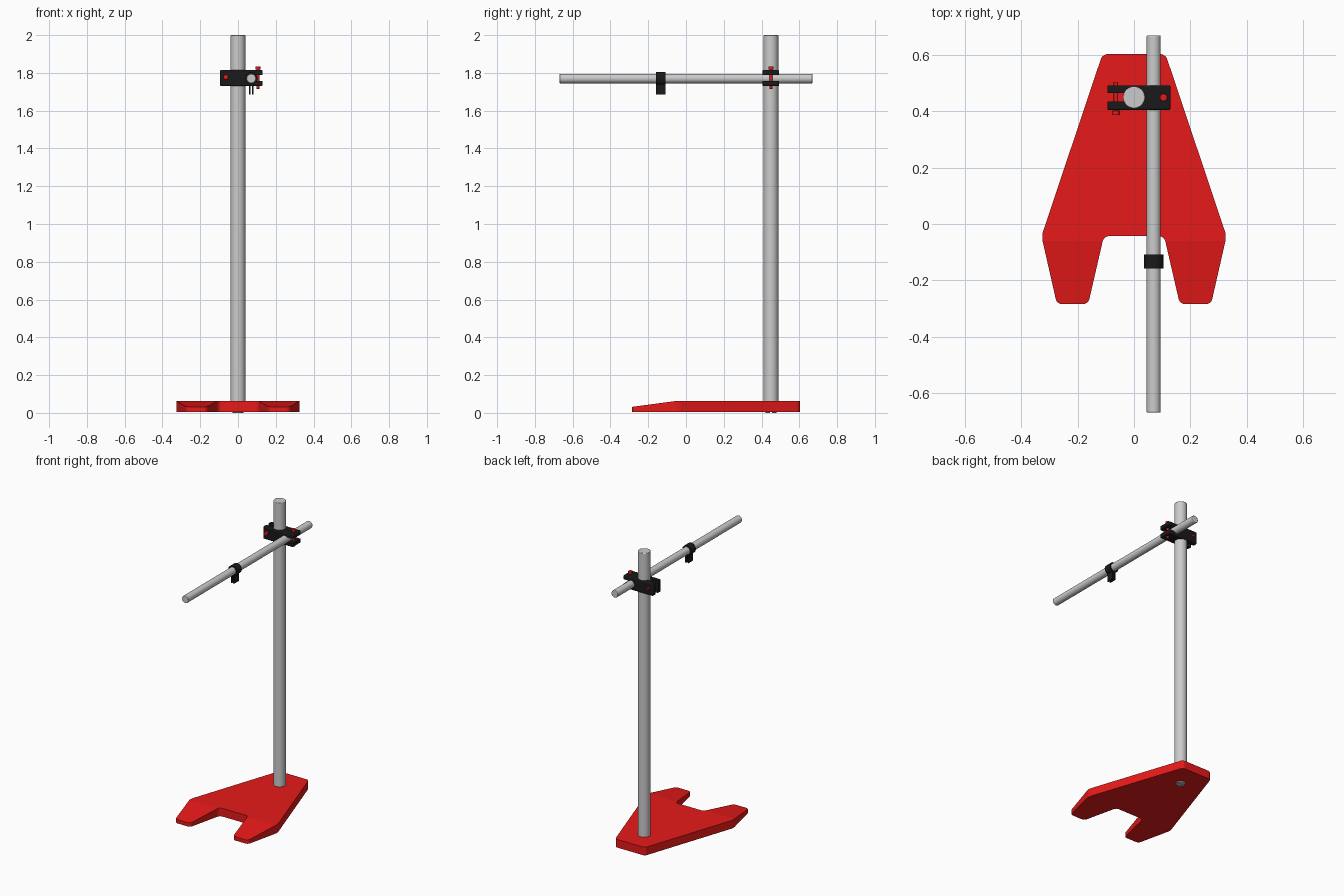
import bpy, bmesh, math
from mathutils import Matrix

if "Cube" in bpy.data.objects:
    bpy.data.objects.remove(bpy.data.objects["Cube"])


def material(name, color):
    m = bpy.data.materials.new(name)
    m.diffuse_color = color
    m.use_nodes = True
    m.node_tree.nodes["Principled BSDF"].inputs["Base Color"].default_value = m.diffuse_color
    return m


RED = material("red_paint", (0.8, 0.01, 0.01, 1))
BLACK = material("black_plastic", (0.01, 0.01, 0.01, 1))


def finish(name, bm, mat=None, bevel=0, smooth=True):
    bmesh.ops.recalc_face_normals(bm, faces=bm.faces)
    me = bpy.data.meshes.new(name)
    bm.to_mesh(me)
    bm.free()
    ob = bpy.data.objects.new(name, me)
    bpy.context.collection.objects.link(ob)
    if mat:
        me.materials.append(mat)
    if bevel:
        mod = ob.modifiers.new("bevel", 'BEVEL')
        mod.width, mod.segments = bevel, 2
        mod.limit_method = 'ANGLE'
        mod.angle_limit = math.radians(40)
    if smooth:
        bpy.ops.object.select_all(action='DESELECT')
        ob.select_set(True)
        bpy.context.view_layer.objects.active = ob
        bpy.ops.object.shade_smooth_by_angle(angle=math.radians(35))
    return ob


def add_cyl(bm, center, r, length, axis='Z', n=32):
    rot = Matrix.Rotation(math.pi / 2, 4, 'X') if axis == 'Y' else Matrix()
    bmesh.ops.create_cone(bm, cap_ends=True, segments=n, radius1=r, radius2=r,
                          depth=length, matrix=Matrix.Translation(center) @ rot)


def cyl(name, center, r, length, axis='Z', mat=None, bevel=0.003, n=32):
    bm = bmesh.new()
    add_cyl(bm, center, r, length, axis, n)
    return finish(name, bm, mat, bevel)


def box(name, lo, hi, mat=None, bevel=0, smooth=False):
    bm = bmesh.new()
    c = [(a + b) / 2 for a, b in zip(lo, hi)]
    s = [b - a for a, b in zip(lo, hi)]
    bmesh.ops.create_cube(bm, size=1, matrix=Matrix.Translation(c) @ Matrix.Diagonal((*s, 1)))
    return finish(name, bm, mat, bevel, smooth)


def cut(ob, cutter):
    cutter.hide_render = True
    cutter.hide_viewport = True
    mod = ob.modifiers.new("cut", 'BOOLEAN')
    mod.operation, mod.object, mod.solver = 'DIFFERENCE', cutter, 'EXACT'


# Base: mirrored outline, rounded corners, feet tapering to the front
Z0, Z1, KINK, FRONT = 0.006, 0.062, -0.06, -0.285
half = [(0.112, 0.604), (0.329, -0.043), (0.274, FRONT), (0.163, FRONT), (0.107, -0.043)]
outline = half + [(-x, y) for x, y in reversed(half)]
bm = bmesh.new()
face = bm.faces.new([bm.verts.new((x, y, Z0)) for x, y in outline])
ext = bmesh.ops.extrude_face_region(bm, geom=[face])
for v in ext['geom']:
    if isinstance(v, bmesh.types.BMVert):
        v.co.z = Z1
upright = [e for e in bm.edges if abs(e.verts[0].co.z - e.verts[1].co.z) > 0.01]
bmesh.ops.bevel(bm, geom=upright, offset=0.018, segments=4, profile=0.5, affect='EDGES')
bmesh.ops.bisect_plane(bm, geom=bm.verts[:] + bm.edges[:] + bm.faces[:],
                       plane_co=(0, KINK, 0), plane_no=(0, 1, 0))
for v in bm.verts:
    if v.co.z > 0.03 and v.co.y < KINK:
        v.co.z -= 0.03 * (KINK - v.co.y) / (KINK - FRONT)
finish("base", bm, RED, smooth=False)

# Upright pole, horizontal rod
PX, PY, RX, RZ = 0.0, 0.45, 0.07, 1.77
cyl("pole", (PX, PY, 1.005), 0.039, 1.99, n=48)
cyl("cross_rod", (RX, 0, RZ), 0.025, 1.34, 'Y', n=40)

# Slotted screw head under the base
screw = cyl("base_screw", (PX, PY, 0.006), 0.03, 0.012, bevel=0.002)
cut(screw, box("screw_slot_cutter", (PX - 0.05, PY - 0.004, -0.01), (PX + 0.05, PY + 0.004, 0.004)))

# Boss clamp: one block, upright slot for the pole, level slot for the rod
clamp = box("clamp_block", (-0.095, 0.405, 1.73), (0.13, 0.493, 1.815), BLACK, 0.006, True)
cut(clamp, box("pole_slot_cutter", (-0.2, 0.435, 1.6), (0, 0.465, 1.9)))
cut(clamp, box("rod_slot_cutter", (RX, 0.3, 1.756), (0.2, 0.6, 1.788)))


# Clamp bolts: wide head and thinner shank
def bolt(name, head, shank, axis):
    bm = bmesh.new()
    add_cyl(bm, head, 0.0135, 0.016, axis, 24)
    add_cyl(bm, shank, 0.008, 0.115, axis, 24)
    finish(name, bm, RED, 0.0015)


bolt("pole_bolt", (-0.064, 0.395, 1.778), (-0.064, 0.448, 1.778), 'Y')
bolt("rod_bolt", (0.105, PY, 1.826), (0.105, PY, 1.773), 'Z')

# Hanger strap: open ring round the rod with two tabs below
Y0, Y1, RI, RO, GAP = -0.158, -0.108, 0.024, 0.034, 0.004
HANG = 1.685
prof = []
n = 36
for r, sign in ((RO, 1), (RI, -1)):
    tab = GAP + (0.008 if r == RO else 0)
    a0 = math.asin(tab / r)
    arc = [-math.pi / 2 + a0 + (2 * math.pi - 2 * a0) * i / n for i in range(n + 1)]
    pts = [(r * math.cos(a), r * math.sin(a)) for a in arc]
    pts = [(tab, HANG - RZ)] + pts + [(-tab, HANG - RZ)]
    prof += pts[::sign]
bm = bmesh.new()
face = bm.faces.new([bm.verts.new((RX + x, Y0, RZ + z)) for x, z in prof])
ext = bmesh.ops.extrude_face_region(bm, geom=[face])
for v in ext['geom']:
    if isinstance(v, bmesh.types.BMVert):
        v.co.y = Y1
finish("rod_hanger", bm, BLACK)
